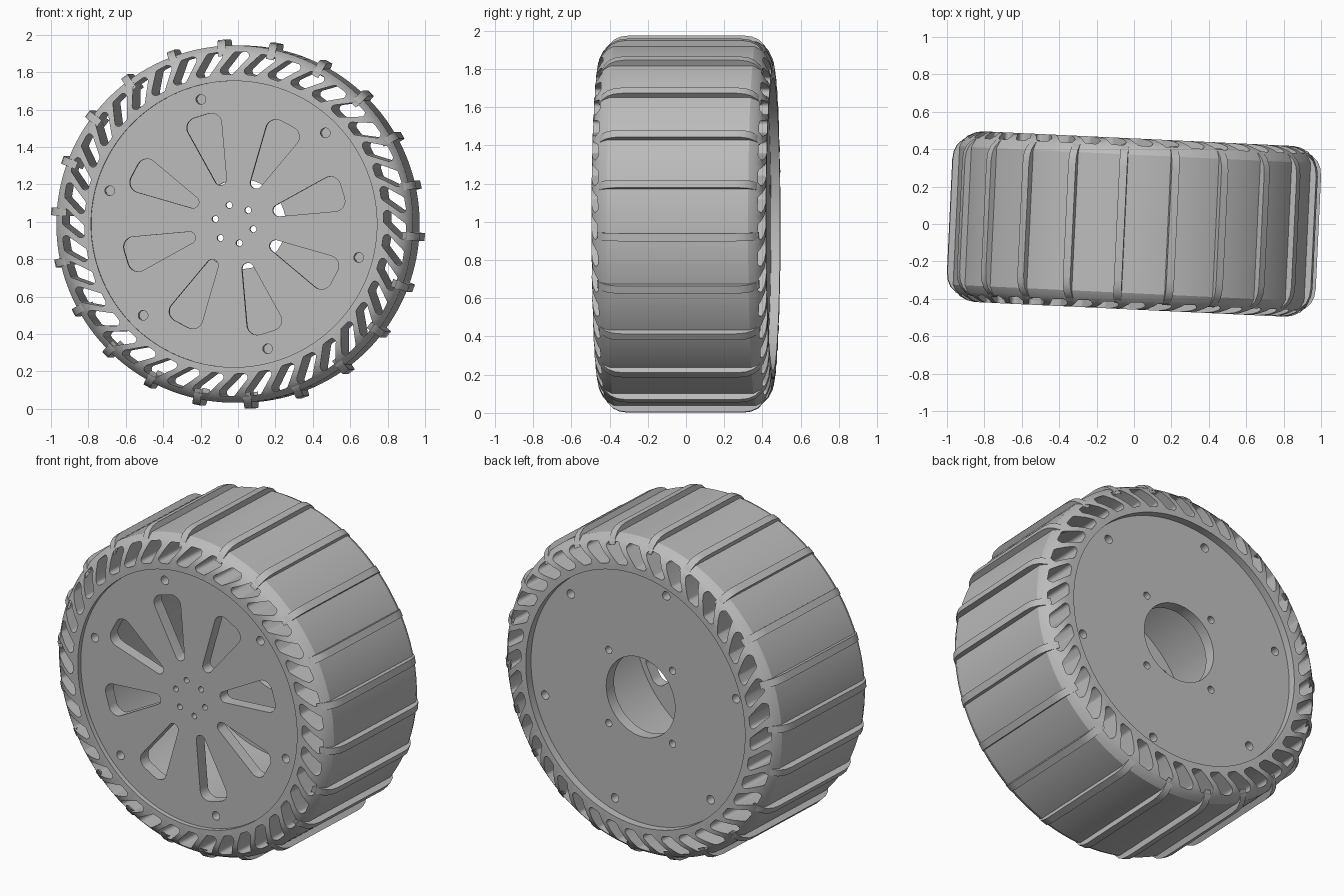
import bpy, bmesh, math
from mathutils import Matrix, Vector
from mathutils.geometry import convex_hull_2d

cube = bpy.data.objects.get("Cube")
if cube:
    bpy.data.objects.remove(cube, do_unlink=True)

SLOTS, LUGS, STEPS = 40, 22, 160
HALF = 0.457            # half width of the tyre

grey = bpy.data.materials.new("mid grey")
grey.use_nodes = True
grey.diffuse_color = (0.5, 0.5, 0.5, 1)
grey.node_tree.nodes["Principled BSDF"].inputs["Base Color"].default_value = (0.5, 0.5, 0.5, 1)


def finish(bm, name):
    bmesh.ops.recalc_face_normals(bm, faces=bm.faces)
    mesh = bpy.data.meshes.new(name)
    bm.to_mesh(mesh)
    bm.free()
    mesh.materials.append(grey)
    obj = bpy.data.objects.new(name, mesh)
    bpy.context.collection.objects.link(obj)
    return obj


def revolve(name, profile):
    """Turn a closed (radius, y) outline around the y axis."""
    bm = bmesh.new()
    verts = [bm.verts.new((r, y, 0)) for r, y in profile]
    edges = [bm.edges.new((v, verts[i - 1])) for i, v in enumerate(verts)]
    bmesh.ops.spin(bm, geom=verts + edges, cent=(0, 0, 0), axis=(0, 1, 0),
                   angle=math.tau, steps=STEPS, use_merge=False)
    bmesh.ops.remove_doubles(bm, verts=bm.verts, dist=1e-5)
    bmesh.ops.dissolve_degenerate(bm, edges=bm.edges, dist=1e-6)
    return finish(bm, name)


def prism(bm, points, push, angle):
    """Extrude an outline and swing it round the axle."""
    turn = Matrix.Rotation(-angle, 3, 'Y')
    face = bm.faces.new([bm.verts.new(turn @ Vector(p)) for p in points])
    new = bmesh.ops.extrude_face_region(bm, geom=[face])["geom"]
    bmesh.ops.translate(bm, vec=turn @ Vector(push),
                        verts=[v for v in new if isinstance(v, bmesh.types.BMVert)])


def rounded(circles, sides=20):
    """Outline wrapped round circles given as (radial, tangential, radius)."""
    pts = [(x + r * math.cos(k * math.tau / sides), t + r * math.sin(k * math.tau / sides))
           for x, t, r in circles for k in range(sides)]
    return [pts[i] for i in convex_hull_2d(pts)]


def punch(bm, circles, y0, y1, count, start):
    outline = [(x, y0, t) for x, t in rounded(circles)]
    for k in range(count):
        prism(bm, outline, (0, y1 - y0, 0), math.radians(start) + k * math.tau / count)


def cut(obj, bm):
    cutter = finish(bm, "cutter")
    cutter.hide_render = True
    mod = obj.modifiers.new("holes", 'BOOLEAN')
    mod.operation, mod.solver, mod.object = 'DIFFERENCE', 'EXACT', cutter
    bpy.context.view_layer.objects.active = obj
    bpy.ops.object.modifier_apply(modifier=mod.name)
    bpy.data.objects.remove(cutter, do_unlink=True)


# Tyre: rounded shoulders, slanted slots right through
shoulder = [(0.765, HALF), (0.83, HALF), (0.87, 0.45), (0.91, 0.43), (0.938, 0.402), (0.955, 0.37)]
tyre = revolve("tyre", shoulder + [(r, -y) for r, y in reversed(shoulder)])
bm = bmesh.new()
punch(bm, [(0.82, 0.017, 0.02), (0.82, 0.053, 0.02),
           (0.90, -0.06, 0.02), (0.90, -0.01, 0.02)], -0.6, 0.6, SLOTS, 0)
cut(tyre, bm)

# Wheel: hollow drum with a front plate and an open back plate
wheel = revolve("wheel", [(0, -0.43), (0.768, -0.43), (0.768, 0.41), (0.24, 0.41),
                          (0.24, 0.34), (0.64, 0.34), (0.64, -0.36), (0, -0.36)])
bm = bmesh.new()
punch(bm, [(0.25, 0, 0.032), (0.55, 0.04, 0.055), (0.55, -0.04, 0.055)], -0.5, -0.3, 8, 17)
punch(bm, [(0.105, 0, 0.017)], -0.5, -0.3, 6, 45)      # hub screws
punch(bm, [(0.69, 0, 0.026)], -0.5, -0.3, 6, 45)       # front rim bolts
punch(bm, [(0.69, 0, 0.026)], 0.3, 0.5, 6, 45)         # back rim bolts
punch(bm, [(0.315, 0, 0.022)], 0.3, 0.5, 4, 45)        # back hub bolts
cut(wheel, bm)

# Tread lugs: bars across the tyre with rounded ends
end = [(0.30, 0.988), (0.345, 0.982), (0.38, 0.966), (0.41, 0.935), (0.425, 0.90)]
bar = [(r, y, -0.021) for y, r in end] + [(r, -y, -0.021) for y, r in reversed(end)]
bar[4:6] = [bar[4], (0.93, 0.37, -0.021), (0.93, -0.37, -0.021), bar[5]]
bm = bmesh.new()
for k in range(LUGS):
    prism(bm, bar, (0, 0, 0.042), math.radians(-4) + k * math.tau / LUGS)
lugs = finish(bm, "tread_lugs")

# Place everything, slightly turned about the vertical
for obj in (tyre, wheel, lugs):
    obj.location.z = 0.988
    obj.rotation_euler.z = math.radians(-2.7)
    bpy.ops.object.select_all(action='DESELECT')
    obj.select_set(True)
    bpy.context.view_layer.objects.active = obj
    bpy.ops.object.shade_smooth_by_angle(angle=math.radians(25))
